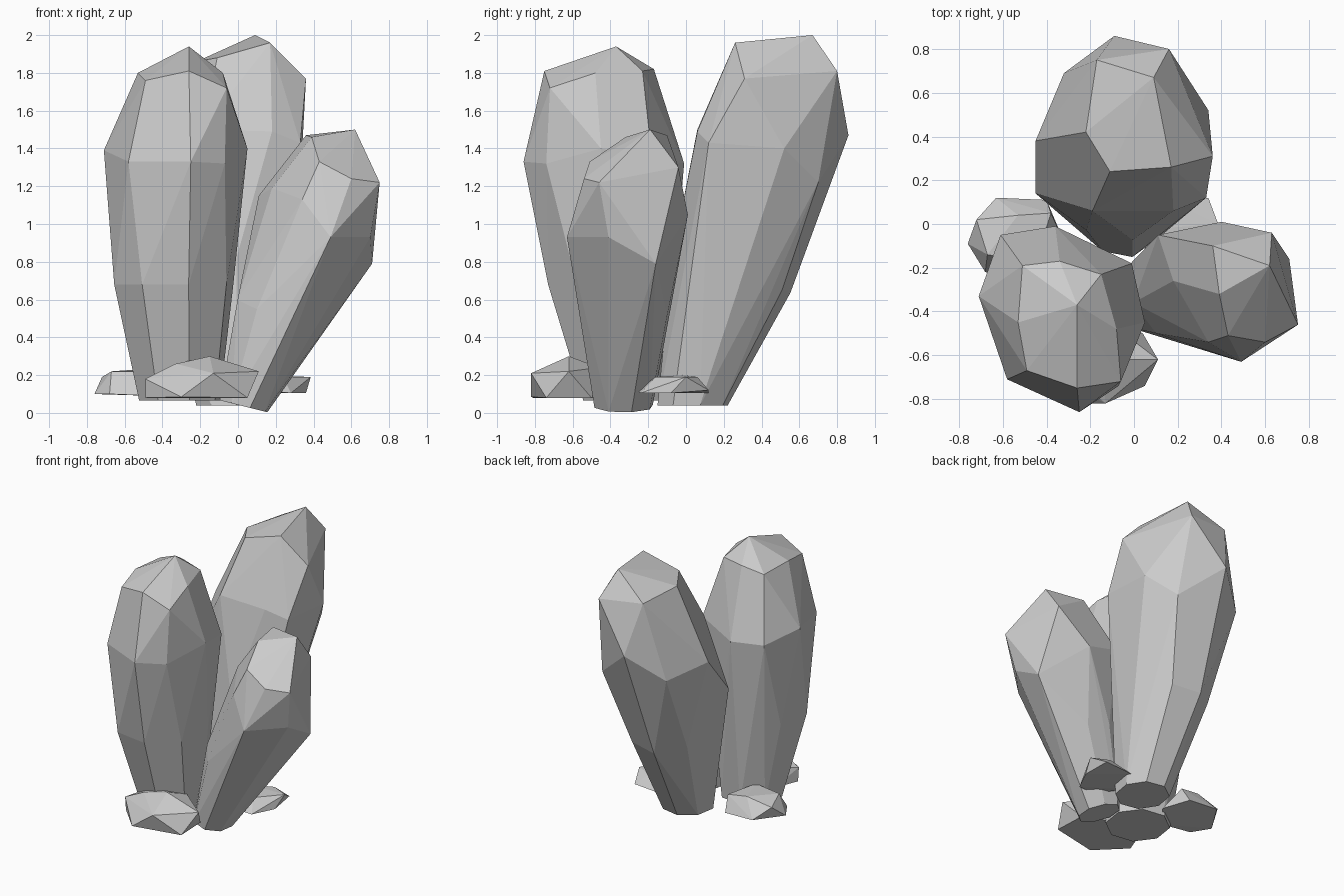
import bpy, bmesh
from math import sin, cos, pi, radians


def ring(cx, cy, z, rx, ry, n=8, phase=0.0, tx=0.0, ty=0.0):
    """Polygon of points; tx / ty slope the ring along x / y."""
    pts = []
    for i in range(n):
        a = radians(phase) + 2 * pi * i / n
        dx, dy = rx * cos(a), ry * sin(a)
        pts.append((cx + dx, cy + dy, z + tx * dx + ty * dy))
    return pts


def faceted(name, pts):
    """Flat-faced convex stone through the given points."""
    bm = bmesh.new()
    for p in pts:
        bm.verts.new(p)
    res = bmesh.ops.convex_hull(bm, input=bm.verts[:])
    junk = {g for g in res["geom_interior"] + res["geom_unused"]
            if isinstance(g, bmesh.types.BMVert)}
    bmesh.ops.delete(bm, geom=list(junk), context='VERTS')
    bmesh.ops.dissolve_limit(bm, angle_limit=radians(4),
                             verts=bm.verts[:], edges=bm.edges[:])
    bmesh.ops.recalc_face_normals(bm, faces=bm.faces[:])
    me = bpy.data.meshes.new(name)
    bm.to_mesh(me)
    bm.free()
    ob = bpy.data.objects.new(name, me)
    bpy.context.collection.objects.link(ob)
    return ob


# Front left crystal: base, waist, shoulder ring, crown, tip
faceted("front_left_crystal",
        ring(-0.31, -0.33, 0.065, 0.22, 0.22, phase=14)
        + ring(-0.34, -0.405, 0.68, 0.325, 0.335, phase=14)
        + [(-0.25, -0.86, 1.33), (-0.58, -0.71, 1.33), (-0.71, -0.33, 1.39),
           (-0.61, -0.05, 1.34), (-0.36, -0.01, 1.32), (-0.01, -0.18, 1.35),
           (0.05, -0.45, 1.40), (-0.07, -0.74, 1.32)]
        + [(-0.26, -0.75, 1.81), (-0.49, -0.67, 1.76), (-0.53, -0.45, 1.80),
           (-0.51, -0.19, 1.79), (-0.34, -0.17, 1.82), (-0.15, -0.23, 1.81),
           (-0.08, -0.48, 1.80), (-0.06, -0.72, 1.72)]
        + [(-0.26, -0.37, 1.94)])

# Back crystal, leaning backwards
faceted("back_crystal",
        ring(-0.045, 0.035, 0.04, 0.18, 0.19, phase=12)
        + ring(-0.065, 0.24, 0.73, 0.28, 0.32, phase=12, ty=-0.3)
        + [(0.34, 0.52, 1.40), (0.33, 0.12, 1.43), (0.18, 0.06, 1.49),
           (-0.19, 0.06, 1.50), (-0.45, 0.14, 1.05), (-0.45, 0.38, 1.34),
           (-0.32, 0.69, 1.28), (-0.09, 0.86, 1.47), (0.20, 0.70, 1.22)]
        + [(0.36, 0.31, 1.77), (0.17, 0.26, 1.96), (-0.11, 0.24, 1.88),
           (-0.22, 0.42, 1.86), (-0.17, 0.75, 1.84), (0.16, 0.80, 1.81)]
        + [(0.09, 0.67, 2.00)])

# Right crystal, shortest and leaning sideways
faceted("right_crystal",
        ring(0.03, -0.33, 0.035, 0.13, 0.16, phase=15, tx=-0.25)
        + ring(0.21, -0.30, 0.53, 0.22, 0.23, phase=15, tx=-0.35, ty=0.1)
        + [(0.49, -0.63, 0.93), (0.34, -0.54, 1.13), (0.18, -0.26, 1.19),
           (0.11, -0.05, 1.15), (0.40, 0.01, 1.05), (0.71, -0.16, 0.79),
           (0.70, -0.41, 0.93)]
        + [(0.60, -0.54, 1.24), (0.75, -0.46, 1.22), (0.43, -0.51, 1.33),
           (0.39, -0.32, 1.46), (0.36, -0.10, 1.47), (0.63, -0.04, 1.30)]
        + [(0.62, -0.19, 1.50)])

# Small base stones: flat underside, rim, low top
faceted("front_stone",
        [(-0.49, -0.62, 0.08), (-0.30, -0.81, 0.08), (0.05, -0.74, 0.08),
         (0.04, -0.50, 0.08), (-0.15, -0.42, 0.08), (-0.42, -0.44, 0.08),
         (-0.49, -0.63, 0.18), (-0.30, -0.82, 0.085), (-0.13, -0.82, 0.21),
         (0.11, -0.62, 0.22), (-0.33, -0.64, 0.26), (-0.15, -0.62, 0.30),
         (-0.10, -0.46, 0.24), (-0.38, -0.45, 0.22)])
faceted("left_stone",
        [(-0.76, -0.09, 0.10), (-0.68, -0.22, 0.10), (-0.45, -0.25, 0.09),
         (-0.32, -0.08, 0.09), (-0.40, 0.11, 0.10), (-0.63, 0.12, 0.11),
         (-0.72, 0.02, 0.19), (-0.67, -0.14, 0.22), (-0.53, 0.04, 0.23),
         (-0.45, -0.18, 0.22), (-0.38, 0.05, 0.21)])
faceted("right_stone",
        [(0.36, -0.08, 0.105), (0.34, 0.12, 0.12), (0.12, 0.12, 0.105),
         (0.02, -0.06, 0.105), (0.13, -0.26, 0.12), (0.28, -0.24, 0.105),
         (0.385, 0.00, 0.19), (0.26, 0.06, 0.19), (0.12, -0.02, 0.20),
         (0.24, -0.16, 0.19)])
